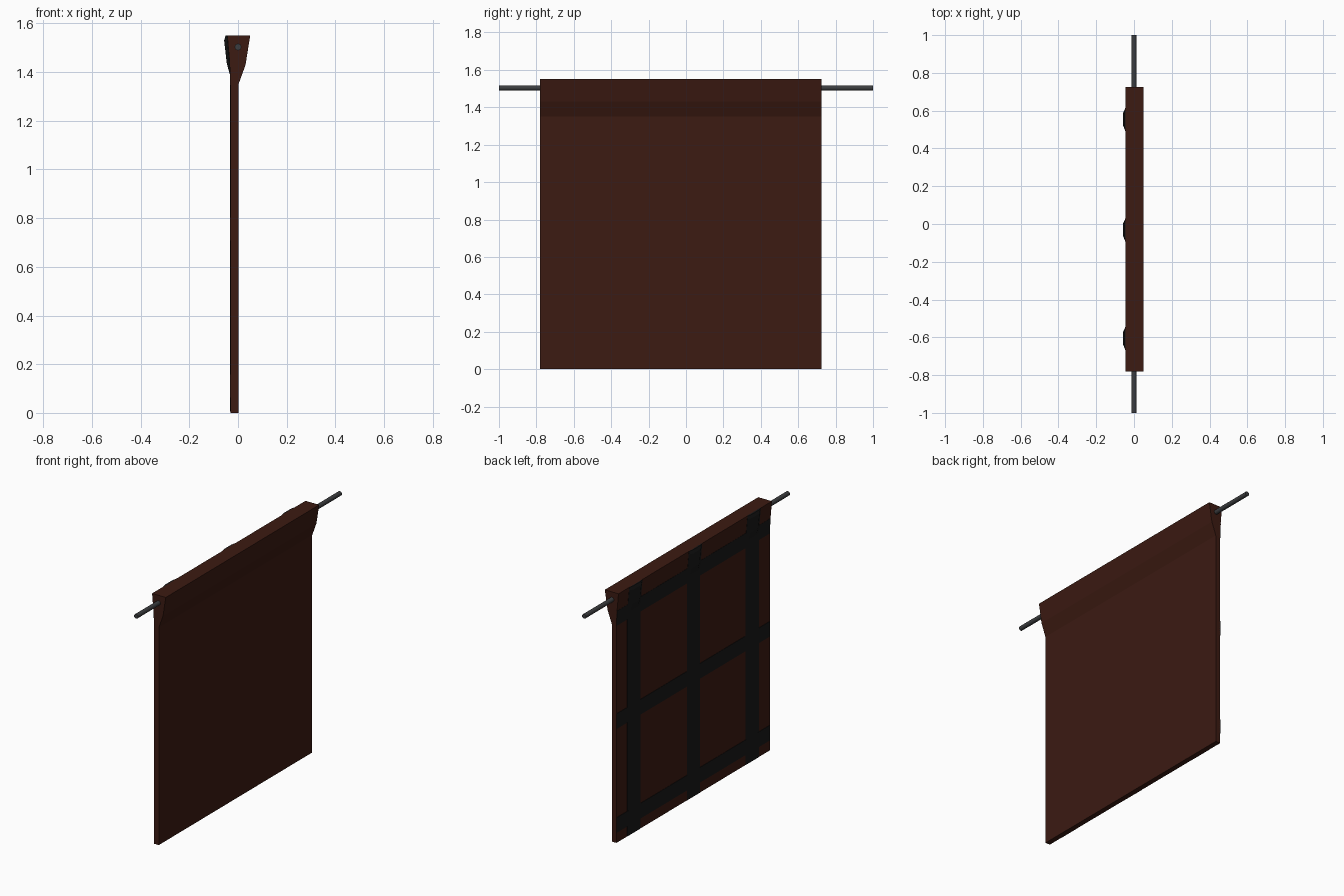
import bpy, math

if "Cube" in bpy.data.objects:
    bpy.data.objects.remove(bpy.data.objects["Cube"])


def material(name, rgb):
    m = bpy.data.materials.new(name)
    m.diffuse_color = (*rgb, 1)
    m.use_nodes = True
    m.node_tree.nodes["Principled BSDF"].inputs["Base Color"].default_value = m.diffuse_color
    return m


BROWN = material("brown_cloth", (0.045, 0.0105, 0.006))
BLACK = material("black_strap", (0.009, 0.009, 0.009))
STEEL = material("dark_steel", (0.045, 0.047, 0.05))


def make(name, verts, faces, mat):
    me = bpy.data.meshes.new(name)
    me.from_pydata(verts, [], faces)
    me.materials.append(mat)
    ob = bpy.data.objects.new(name, me)
    bpy.context.collection.objects.link(ob)
    return ob


def loft(name, rings, mat):
    """Closed rings of equal length joined into a capped solid."""
    n = len(rings[0])
    verts = [v for r in rings for v in r]
    faces = [(k * n + i, k * n + (i + 1) % n, (k + 1) * n + (i + 1) % n, (k + 1) * n + i)
             for k in range(len(rings) - 1) for i in range(n)]
    faces += [tuple(reversed(range(n))), tuple(range(len(verts) - n, len(verts)))]
    return make(name, verts, faces, mat)


# Hanging panel: side profile (x, z) that flares round the rod at the top
Y0, Y1 = -0.78, 0.725
profile = [(-0.03, 0), (-0.03, 1.40), (-0.035, 1.45), (-0.044, 1.55),
           (0.05, 1.55), (0.031, 1.43), (0.002, 1.35), (0.002, 0)]
loft("hanging_panel", [[(x, y, z) for x, z in reversed(profile)] for y in (Y0, Y1)], BROWN)

# Vertical straps: rows of (z, panel surface x, bulge)
rows = [(0.0, -0.03, 0.001), (0.02, -0.03, 0.0035), (1.39, -0.03, 0.0035),
        (1.435, -0.034, 0.012), (1.53, -0.042, 0.015), (1.55, -0.044, 0.007)]
for i, yc in enumerate((0.555, -0.03, -0.605)):
    rings = [[(x + 0.004, yc + 0.065, z), (x - 0.001, yc + 0.065, z),
              (x - b, yc + 0.035, z), (x - b, yc - 0.035, z),
              (x - 0.001, yc - 0.065, z), (x + 0.004, yc - 0.065, z)]
             for z, x, b in rows]
    loft(f"vertical_strap_{i + 1}", rings, BLACK)

# Horizontal straps across the back
for i, zc in enumerate((0.11, 0.755, 1.395)):
    top_x = -0.0355 if zc > 1 else -0.032
    sec = [(-0.027, zc - 0.047), (-0.032, zc - 0.047), (-0.032, zc),
           (top_x, zc + 0.047), (-0.027, zc + 0.047)]
    loft(f"horizontal_strap_{i + 1}",
         [[(x, y, z) for x, z in reversed(sec)] for y in (Y0, Y1)], BLACK)

# Rod through the top hem
bpy.ops.mesh.primitive_cylinder_add(vertices=12, radius=0.014, depth=2,
                                    location=(0, 0, 1.503), rotation=(math.pi / 2, 0, 0))
rod = bpy.context.object
rod.name = "hanging_rod"
rod.data.materials.append(STEEL)
bpy.ops.object.shade_smooth_by_angle(angle=math.radians(40))
